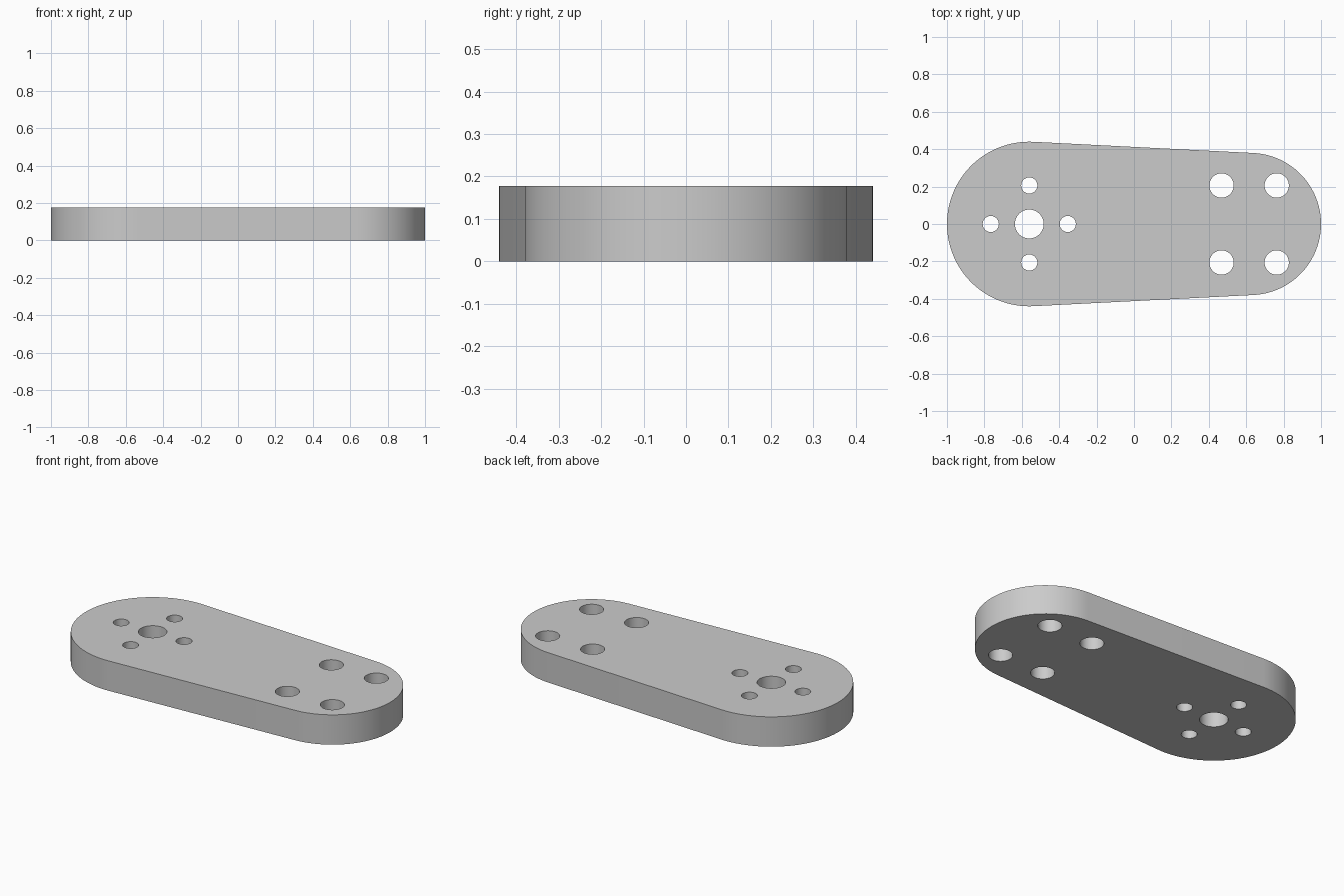
import bpy
import bmesh
import math

if "Cube" in bpy.data.objects:
    bpy.data.objects.remove(bpy.data.objects["Cube"], do_unlink=True)

THICK = 0.177
BIG_X, BIG_R = -0.56, 0.44
SMALL_X, SMALL_R = 0.62, 0.38
PITCH = 0.206


def arc(cx, cy, r, start, end, steps):
    """Points on an arc, both ends included."""
    angles = [start + (end - start) * i / steps for i in range(steps + 1)]
    return [(cx + r * math.cos(a), cy + r * math.sin(a)) for a in angles]


def add_loop(curve, points):
    spline = curve.splines.new("POLY")
    spline.points.add(len(points) - 1)
    for p, (x, y) in zip(spline.points, points):
        p.co = (x, y, 0, 1)
    spline.use_cyclic_u = True


def add_hole(curve, x, y, r):
    add_loop(curve, arc(x, y, r, 0, math.tau, 48)[:-1])


# Plate outline: two round ends joined by tangent lines
profile = bpy.data.curves.new("plate_profile", "CURVE")
profile.dimensions = "2D"
profile.fill_mode = "BOTH"
profile.extrude = THICK / 2
tangent = math.acos((BIG_R - SMALL_R) / (SMALL_X - BIG_X))
add_loop(profile, arc(SMALL_X, 0, SMALL_R, -tangent, tangent, 48)
         + arc(BIG_X, 0, BIG_R, tangent, math.tau - tangent, 64))

# Shaft hole with four screw holes around it
add_hole(profile, BIG_X, 0, 0.077)
for dx, dy in ((1, 0), (-1, 0), (0, 1), (0, -1)):
    add_hole(profile, BIG_X + dx * PITCH, dy * PITCH, 0.043)

# Four bolt holes at the narrow end
for x in (0.468, 0.763):
    for side in (-1, 1):
        add_hole(profile, x, side * PITCH, 0.065)

# Turn the extruded profile into one welded mesh standing on the ground
helper = bpy.data.objects.new("profile_helper", profile)
bpy.context.collection.objects.link(helper)
bpy.context.view_layer.update()
graph = bpy.context.evaluated_depsgraph_get()
mesh = bpy.data.meshes.new_from_object(helper.evaluated_get(graph))
bpy.data.objects.remove(helper, do_unlink=True)

bm = bmesh.new()
bm.from_mesh(mesh)
bmesh.ops.remove_doubles(bm, verts=bm.verts, dist=0.0001)
bmesh.ops.translate(bm, verts=bm.verts, vec=(0, 0, THICK / 2))
bmesh.ops.recalc_face_normals(bm, faces=bm.faces)
bm.to_mesh(mesh)
bm.free()

plate = bpy.data.objects.new("arm_plate", mesh)
bpy.context.collection.objects.link(plate)

# Plain grey material
grey = bpy.data.materials.new("light_grey")
grey.use_nodes = True
colour = (0.6, 0.6, 0.6, 1)
grey.diffuse_color = colour
grey.node_tree.nodes["Principled BSDF"].inputs["Base Color"].default_value = colour
mesh.materials.clear()
mesh.materials.append(grey)

# Smooth round walls, crisp rims
bpy.ops.object.select_all(action="DESELECT")
plate.select_set(True)
bpy.context.view_layer.objects.active = plate
bpy.ops.object.shade_smooth_by_angle(angle=math.radians(30))
